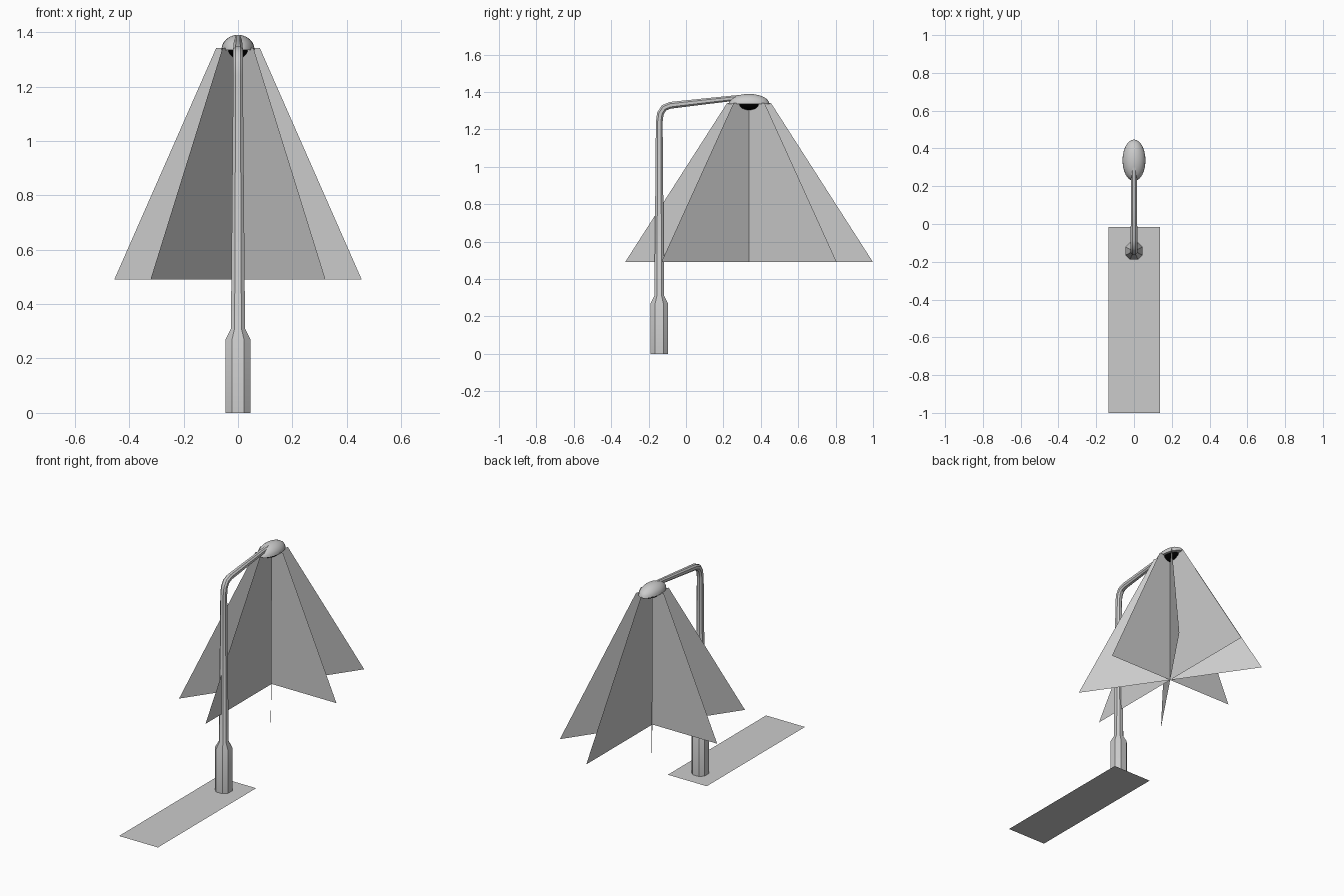
import bpy, bmesh
from math import cos, sin, pi, hypot
from mathutils import Vector

cube = bpy.data.objects.get("Cube")
if cube:
    bpy.data.objects.remove(cube, do_unlink=True)


def material(name, value):
    m = bpy.data.materials.new(name)
    m.use_nodes = True
    colour = (value, value, value, 1)
    m.diffuse_color = colour
    m.node_tree.nodes["Principled BSDF"].inputs["Base Color"].default_value = colour
    return m


GREY = material("light grey", 0.6)
BLACK = material("black", 0.0)


def finish(name, bm, mat, smooth=False):
    mesh = bpy.data.meshes.new(name)
    bm.to_mesh(mesh)
    bm.free()
    mesh.materials.append(mat)
    obj = bpy.data.objects.new(name, mesh)
    bpy.context.collection.objects.link(obj)
    if smooth:
        bpy.ops.object.select_all(action='DESELECT')
        obj.select_set(True)
        bpy.context.view_layer.objects.active = obj
        bpy.ops.object.shade_smooth_by_angle(angle=0.6)
    return obj


def quads(name, corner_sets, mat):
    bm = bmesh.new()
    for corners in corner_sets:
        bm.faces.new([bm.verts.new(c) for c in corners])
    return finish(name, bm, mat)


# Eight-sided post that bends over into the arm: (y, z, half width)
PATH = [(-.143, 0, .046), (-.143, .27, .046), (-.143, .31, .026),
        (-.143, 1.24, .018), (-.137, 1.285, .018), (-.118, 1.315, .018),
        (-.085, 1.329, .018), (.1, 1.35, .016), (.3, 1.372, .014)]
bm = bmesh.new()
rings = []
for i, (y, z, r) in enumerate(PATH):
    y0, z0, _ = PATH[max(i - 1, 0)]
    y1, z1, _ = PATH[min(i + 1, len(PATH) - 1)]
    length = hypot(y1 - y0, z1 - z0)
    side = Vector((1, 0, 0))
    up = Vector((0, z1 - z0, y0 - y1)) / length
    ring = []
    for k in range(4):
        a = k * pi / 2
        for s in (-.48, .48):
            u, v = cos(a) - s * sin(a), sin(a) + s * cos(a)
            ring.append(bm.verts.new(Vector((0, y, z)) + (side * u + up * v) * r))
    rings.append(ring)
for lower, upper in zip(rings, rings[1:]):
    for k in range(8):
        n = (k + 1) % 8
        bm.faces.new((lower[k], lower[n], upper[n], upper[k]))
bm.faces.new(rings[-1])
bmesh.ops.recalc_face_normals(bm, faces=bm.faces)
finish("post_and_arm", bm, GREY, True)

CENTRE_Y = .337


def half_ellipsoid(name, size, z, upper, mat):
    bm = bmesh.new()
    bmesh.ops.create_uvsphere(bm, u_segments=24, v_segments=12, radius=1)
    bmesh.ops.bisect_plane(bm, geom=bm.verts[:] + bm.edges[:] + bm.faces[:],
                           dist=1e-4, plane_co=(0, 0, 0), plane_no=(0, 0, 1),
                           clear_inner=upper, clear_outer=not upper)
    bmesh.ops.holes_fill(bm, edges=[e for e in bm.edges if e.is_boundary])
    bmesh.ops.recalc_face_normals(bm, faces=bm.faces)
    for v in bm.verts:
        v.co = Vector((v.co.x * size[0], v.co.y * size[1] + CENTRE_Y,
                       v.co.z * size[2] + z))
    return finish(name, bm, mat, True)


# Lamp head and the dark lens below it
half_ellipsoid("lamp_head", (.061, .11, .055), 1.335, True, GREY)
half_ellipsoid("lamp_lens", (.047, .08, .032), 1.336, False, BLACK)

# Four crossed upright sheets forming the light beam
sheets = []
for k in range(4):
    a = k * pi / 4
    x, y = .455 * cos(a), .663 * sin(a)
    t = .176
    sheets.append([(-x, CENTRE_Y - y, .49), (x, CENTRE_Y + y, .49),
                   (x * t, CENTRE_Y + y * t, 1.342),
                   (-x * t, CENTRE_Y - y * t, 1.342)])
quads("light_beam", sheets, GREY)

# Flat patch on the ground
quads("ground_patch", [[(-.135, -1, 0), (.138, -1, 0),
                        (.138, -.015, 0), (-.135, -.015, 0)]], GREY)
